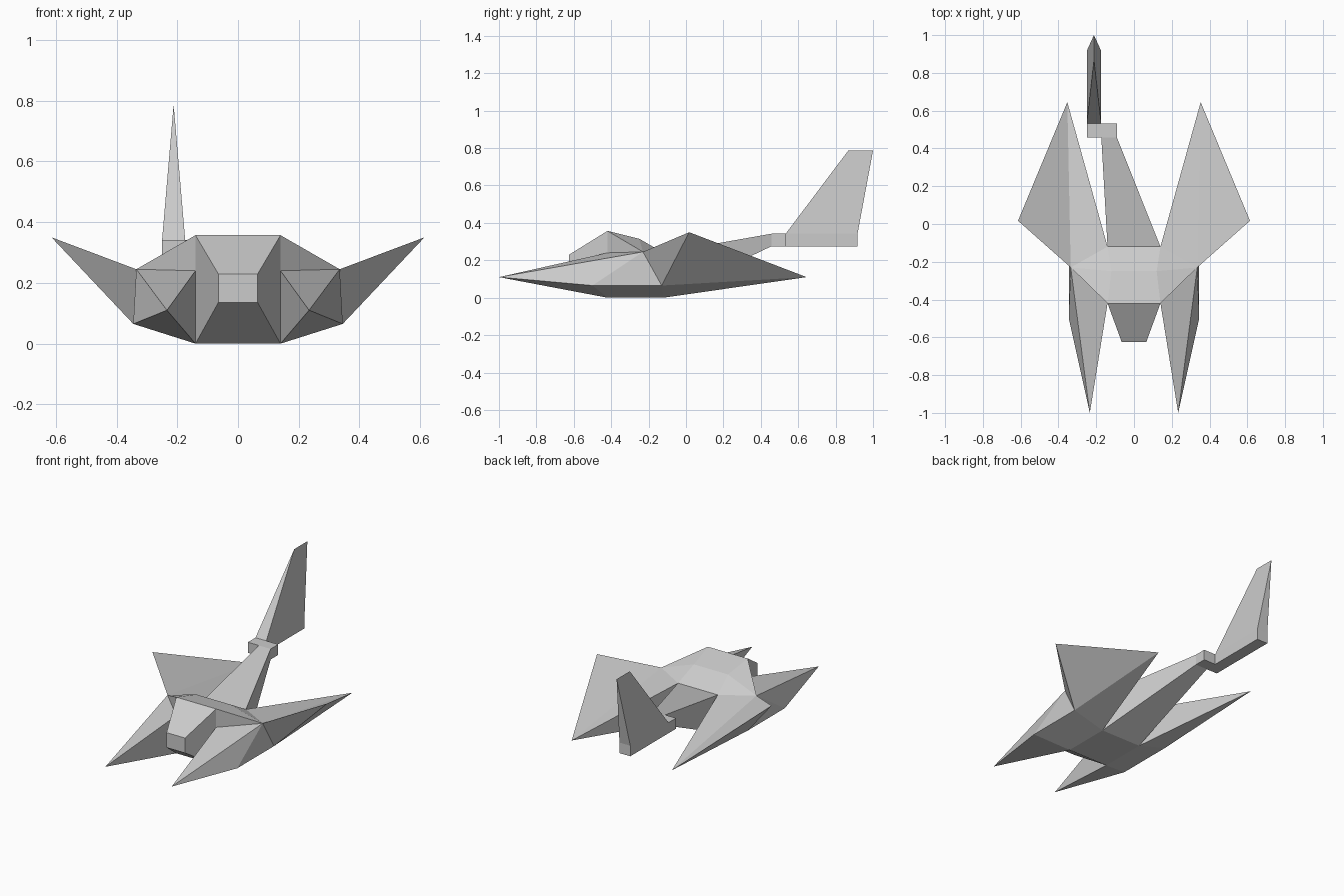
import bpy
import bmesh

cube = bpy.data.objects.get("Cube")
if cube:
    bpy.data.objects.remove(cube)

grey = bpy.data.materials.new("plain_grey")
grey.use_nodes = True
colour = (0.6, 0.6, 0.6, 1)
grey.diffuse_color = colour
grey.node_tree.nodes["Principled BSDF"].inputs["Base Color"].default_value = colour

# Corner points of the left half; a lower-case letter is the mirrored corner
corners = {
    "F": (0.14, -0.42, 0.357),   # deck front
    "M": (0.12, -0.25, 0.315),   # deck middle
    "B": (0.14, -0.12, 0.24),    # deck back
    "I": (0.14, -0.42, 0.24),    # prong root, inner
    "L": (0.14, -0.42, 0.0),     # keel front
    "K": (0.14, -0.12, 0.0),     # keel back
    "S": (0.335, -0.23, 0.245),  # shoulder
    "A": (0.345, -0.5, 0.065),   # chine front
    "C": (0.345, -0.13, 0.065),  # chine back
    "P": (0.234, -1.0, 0.11),    # prong tip
    "T": (0.614, 0.017, 0.35),   # wing tip
    "R": (0.353, 0.645, 0.11),   # wing rear tip
}
for key, (x, y, z) in list(corners.items()):
    corners[key.lower()] = (-x, y, z)


def build(name, points, faces):
    """Flat-shaded closed mesh from points and face index tuples."""
    mesh = bpy.data.meshes.new(name)
    bm = bmesh.new()
    verts = [bm.verts.new(p) for p in points]
    for face in faces:
        bm.faces.new([verts[i] for i in face])
    bmesh.ops.remove_doubles(bm, verts=bm.verts[:], dist=0.0001)
    bmesh.ops.recalc_face_normals(bm, faces=bm.faces[:])
    bm.to_mesh(mesh)
    bm.free()
    mesh.materials.append(grey)
    obj = bpy.data.objects.new(name, mesh)
    bpy.context.collection.objects.link(obj)
    return obj


def lettered(name, faces):
    """Part whose faces are spelled with corner letters."""
    keys = sorted(set("".join(faces)))
    build(name, [corners[k] for k in keys],
          [[keys.index(k) for k in face] for face in faces])


def loft(name, first, last):
    """Join two four-cornered sections and cap both ends."""
    sides = [(i, (i + 1) % 4, (i + 1) % 4 + 4, i + 4) for i in range(4)]
    build(name, first + last, sides + [(0, 1, 2, 3), (4, 5, 6, 7)])


def upright(x0, x1, y, z0, z1):
    """Rectangular section facing along y."""
    return [(x0, y, z0), (x1, y, z0), (x1, y, z1), (x0, y, z1)]


def level(x0, x1, y0, y1, z):
    """Rectangular section facing along z."""
    return [(x0, y0, z), (x1, y0, z), (x1, y1, z), (x0, y1, z)]


# Central hull
half = ["FMS", "MBS", "FSI", "SILA", "SAC", "ALKC", "CKBS"]
lettered("hull", half + [f.swapcase() for f in half]
         + ["FMmf", "MBbm", "BKkb", "KLlk", "FILlif"])

# Front prongs and swept wings, one per side
prong = ["SIP", "SAP", "ALP", "LIP", "SILA"]
wing = ["STR", "SRB", "STC", "TCR", "CRK", "KRB", "CKBS"]
for part, faces in (("prong", prong), ("wing", wing)):
    lettered("left_" + part, faces)
    lettered("right_" + part, [f.swapcase() for f in faces])

# Tapered nose
loft("nose", upright(-0.14, 0.14, -0.42, 0, 0.357),
     upright(-0.065, 0.065, -0.625, 0.135, 0.23))

# Offset tail boom and its end block
loft("tail_boom", upright(-0.14, 0.14, -0.12, 0, 0.24),
     upright(-0.173, -0.09, 0.457, 0.275, 0.342))
loft("tail_block", upright(-0.25, -0.09, 0.457, 0.275, 0.342),
     upright(-0.25, -0.09, 0.533, 0.275, 0.342))

# Tail fin: straight foot, then a blade narrowing to an edge
foot_top = level(-0.25, -0.174, 0.533, 0.917, 0.342)
loft("fin_foot", level(-0.25, -0.174, 0.533, 0.917, 0.275), foot_top)
tip_front, tip_back = (-0.212, 0.868, 0.787), (-0.212, 1.0, 0.787)
build("fin_blade", foot_top + [tip_front, tip_back],
      [(0, 1, 2, 3), (0, 1, 4), (2, 3, 5), (1, 2, 5, 4), (3, 0, 4, 5)])
